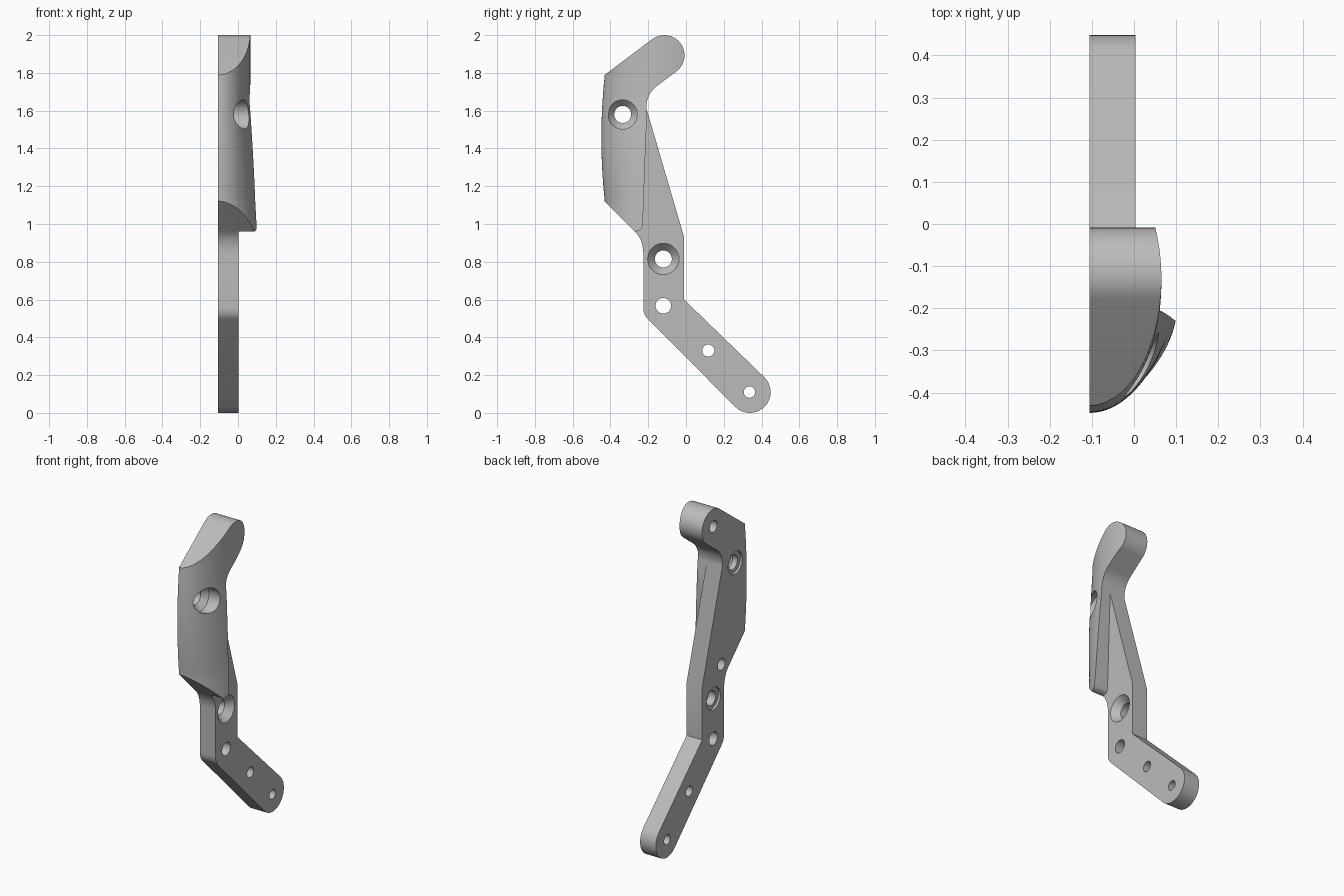
import bpy, bmesh, math

cube = bpy.data.objects.get("Cube")
if cube:
    bpy.data.objects.remove(cube)

BACK, FACE = -0.105, 0.003   # flat rear plane and thin plate face

grey = bpy.data.materials.new("grey_metal")
grey.use_nodes = True
colour = (0.5, 0.5, 0.5, 1)
grey.diffuse_color = colour
grey.node_tree.nodes["Principled BSDF"].inputs["Base Color"].default_value = colour


def loft(name, rings):
    """Closed solid through rings of equal length, capped at both ends."""
    bm = bmesh.new()
    loops = [[bm.verts.new(p) for p in ring] for ring in rings]
    n = len(loops[0])
    for a, b in zip(loops, loops[1:]):
        for i in range(n):
            j = (i + 1) % n
            bm.faces.new((a[i], a[j], b[j], b[i]))
    bm.faces.new(loops[0])
    bm.faces.new(loops[-1])
    bmesh.ops.recalc_face_normals(bm, faces=bm.faces)
    mesh = bpy.data.meshes.new(name)
    bm.to_mesh(mesh)
    bm.free()
    mesh.materials.append(grey)
    ob = bpy.data.objects.new(name, mesh)
    bpy.context.collection.objects.link(ob)
    return ob


def prism(name, outline, x0, x1):
    return loft(name, [[(x, y, z) for y, z in outline] for x in (x0, x1)])


def arc(cy, cz, r, a0, a1, n=20):
    angles = [math.radians(a0 + (a1 - a0) * i / n) for i in range(n + 1)]
    return [(cy + r * math.cos(a), cz + r * math.sin(a)) for a in angles]


def bend(p, c, q, n=10):
    """Rounded corner from p to q, pulled towards c."""
    ts = [i / n for i in range(n + 1)]
    return [tuple((1 - t) ** 2 * p[k] + 2 * t * (1 - t) * c[k] + t * t * q[k]
                  for k in (0, 1)) for t in ts]


def combine(target, cutter, operation):
    mod = target.modifiers.new("cut", "BOOLEAN")
    mod.operation, mod.object, mod.solver = operation, cutter, "EXACT"
    cutter.hide_render = True
    bpy.ops.object.select_all(action="DESELECT")
    bpy.context.view_layer.objects.active = target
    target.select_set(True)
    bpy.ops.object.modifier_apply(modifier=mod.name)
    bpy.data.objects.remove(cutter)


# Side silhouette, from the front of the grip round over the top hook
outline = [(-0.5, 1.19), (-0.5, 1.737)]
outline += arc(-0.115, 1.893, 0.107, 127, -53)
outline += bend((-0.15, 1.733), (-0.212, 1.69), (-0.209, 1.61))
outline += [(-0.01, 0.93), (-0.01, 0.6)]
outline += arc(0.338, 0.11, 0.11, 45, -135)
outline += bend((-0.2, 0.495), (-0.226, 0.52), (-0.226, 0.56))
outline += bend((-0.226, 0.84), (-0.226, 0.916), (-0.27, 0.96))
bracket = prism("bracket", outline, BACK, 0.2)


# Domed envelope: half-elliptic section that widens downwards and bows forward
def section(z):
    flare = min(max((1.65 - z) / 0.68, 0), 1)
    width = 0.17 + 0.047 * flare
    bow = max(0, 1 - ((z - 1.455) / 0.335) ** 2)
    centre = -0.13 - 0.018 * bow
    ring = []
    for i in range(37):
        t = 2.05 * i / 36
        ring.append((BACK + width * math.sin(t), centre - 0.3 * math.cos(t), z))
    return [(-0.2, ring[0][1], z)] + ring + [(ring[-1][0], 0.6, z), (-0.2, 0.6, z)]


levels = [-0.1] + [0.9 + 0.03 * i for i in range(37)] + [2.1]
combine(bracket, loft("dome_cutter", [section(z) for z in levels]), "INTERSECT")

# Step down to the thin plate behind and below the grip
step = [(0.6, 1.615), (-0.206, 1.615), (-0.229, 1.0)]
step += bend((-0.23, 0.99), (-0.234, 0.963), (-0.265, 0.961))
step += [(-0.6, 0.961), (-0.6, -0.2), (0.6, -0.2)]
combine(bracket, prism("step_cutter", step, FACE, 0.4), "DIFFERENCE")


# Holes are turned profiles along x: (x, radius) pairs
def drill(y, z, profile):
    rings = [[(x, p, q) for p, q in arc(y, z, r, 0, 350, 35)] for x, r in profile]
    combine(bracket, loft("hole_cutter", rings), "DIFFERENCE")


REAR = BACK - 0.05
recess = [(REAR, 0.07), (BACK + 0.015, 0.07), (BACK + 0.016, 0.045)]
# Countersunk screw holes with a shallow rear recess
drill(-0.335, 1.58, recess + [(-0.055, 0.045), (-0.02, 0.077), (0.3, 0.077)])
drill(-0.12, 0.815, recess + [(-0.04, 0.045), (FACE, 0.083), (0.3, 0.083)])
# Plain through holes
for y, z, r in ((-0.12, 0.567, 0.041), (0.118, 0.33, 0.032), (0.336, 0.11, 0.03)):
    drill(y, z, [(REAR, r), (0.3, r)])
# Blind rear holes
for y, z in ((-0.12, 1.89), (-0.2, 1.0)):
    drill(y, z, [(REAR, 0.036), (BACK + 0.07, 0.036)])

bpy.ops.object.select_all(action="DESELECT")
bracket.select_set(True)
bpy.context.view_layer.objects.active = bracket
bpy.ops.object.shade_smooth_by_angle(angle=math.radians(25))
